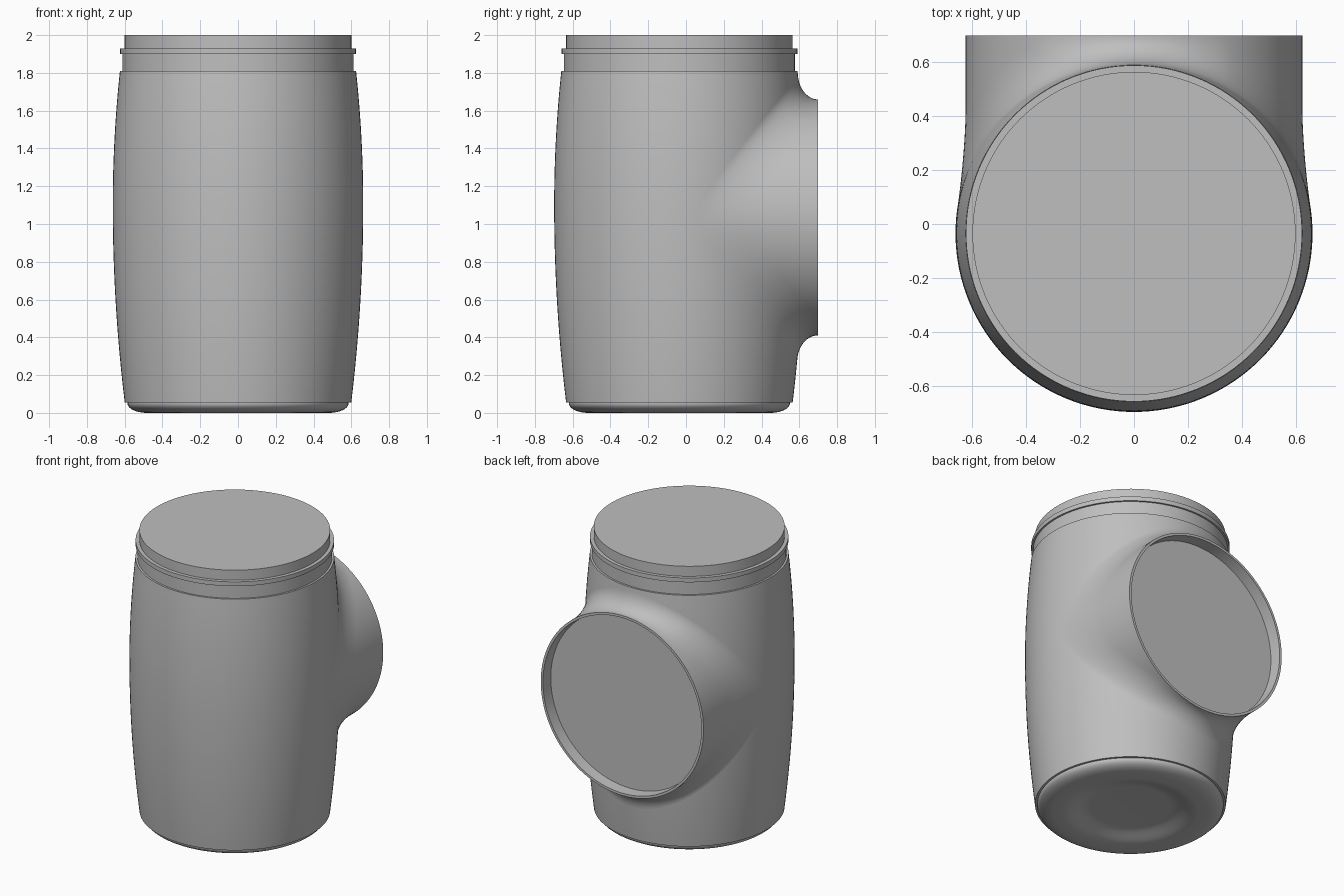
import bpy, bmesh
from math import sin, cos, pi, sqrt
from mathutils import Vector

if "Cube" in bpy.data.objects:
    bpy.data.objects.remove(bpy.data.objects["Cube"], do_unlink=True)

AXIS_Y = -0.035      # vertical axis of the barrel
PORT_Z = 1.035       # height of the side port
PORT_R = 0.625
BACK = 0.70          # y of the port mouth
SEG = 128

grey = bpy.data.materials.new("plain_grey")
grey.use_nodes = True
colour = (0.52, 0.52, 0.52, 1)
grey.diffuse_color = colour
grey.node_tree.nodes["Principled BSDF"].inputs["Base Color"].default_value = colour


def barrel_slope(z):
    return 0.058 if z < 1.1 else 0.075


def barrel_radius(z):
    return 0.663 - barrel_slope(z) * (z - 1.1) ** 2


def skin(name, rings, cap_start=True, cap_end=True):
    """Join closed rings of points into one smooth-shaded surface."""
    bm = bmesh.new()
    loops = [[bm.verts.new(p) for p in ring] for ring in rings]
    for a, b in zip(loops, loops[1:]):
        for i in range(len(a)):
            j = (i + 1) % len(a)
            bm.faces.new((a[i], a[j], b[j], b[i]))
    if cap_start:
        bm.faces.new(loops[0][::-1])
    if cap_end:
        bm.faces.new(loops[-1])
    mesh = bpy.data.meshes.new(name)
    bm.to_mesh(mesh)
    bm.free()
    obj = bpy.data.objects.new(name, mesh)
    bpy.context.collection.objects.link(obj)
    mesh.materials.append(grey)
    bpy.ops.object.select_all(action='DESELECT')
    obj.select_set(True)
    bpy.context.view_layer.objects.active = obj
    bpy.ops.object.shade_smooth_by_angle(angle=pi / 6)
    return obj


def turned(profile):
    """Rings around the barrel axis from (radius, height) pairs."""
    return [[Vector((r * cos(2 * pi * i / SEG), AXIS_Y + r * sin(2 * pi * i / SEG), z))
             for i in range(SEG)] for r, z in profile]


# Barrel wall with a small step at top and bottom
wall = [0.055 + (1.81 - 0.055) * i / 40 for i in range(41)]
barrel_rings = turned([(0.58, 0.055)] + [(barrel_radius(z), z) for z in wall] + [(0.59, 1.81)])
for ring in barrel_rings:
    for p in ring:
        # Flatten the wall hidden behind the port disc
        if sqrt(p.x ** 2 + (p.z - PORT_Z) ** 2) < 0.6:
            p.y = min(p.y, 0.59)
skin("barrel", barrel_rings)

# Rounded foot with a dished underside
dish = [(0.25 + 0.18 * t, 0.02 * (1 + cos(pi * t))) for t in (i / 10 for i in range(11))]
edge = [(0.48 + 0.105 * sin(a), 0.05 - 0.05 * cos(a)) for a in (pi / 2 * i / 10 for i in range(11))]
skin("foot", turned(dish + edge + [(0.585, 0.06)]))

# Neck, flange and lid
skin("neck", turned([(0.612, 1.805), (0.612, 1.90)]))
skin("flange", turned([(0.624, 1.90), (0.624, 1.93)]))
skin("lid", turned([(0.60, 1.92), (0.60, 2.0)]))

# Side port: blended out of the barrel, straight to the mouth, then a recessed disc
STEPS = 14
blend = [[] for _ in range(STEPS + 1)]
for i in range(SEG):
    t = 2 * pi * i / SEG
    x, z = PORT_R * cos(t), PORT_Z + PORT_R * sin(t)
    fx, fz = 0.655 * cos(t), PORT_Z + 0.745 * sin(t)
    depth = sqrt(barrel_radius(fz) ** 2 - fx ** 2)
    base = Vector((fx, AXIS_Y + depth, fz))
    # Corner where the barrel's tangent plane meets the port wall
    nz = 2 * barrel_slope(fz) * (fz - 1.1) * barrel_radius(fz)
    cy = base.y + (fx * (fx - x) + nz * (fz - z)) / depth
    corner = Vector((x, cy, z))
    top = Vector((x, min(BACK - 0.005, cy + 0.18), z))
    for k in range(STEPS + 1):
        s = k / STEPS
        a, b, c = (1 - s) ** 2, 1.41 * s * (1 - s), s ** 2
        blend[k].append((base * a + corner * b + top * c) / (a + b + c))


def port_ring(r, y):
    return [Vector((r * cos(2 * pi * i / SEG), y, PORT_Z + r * sin(2 * pi * i / SEG)))
            for i in range(SEG)]


# Reverse each ring so that the faces point outward
port_rings = blend + [port_ring(PORT_R, BACK), port_ring(0.608, BACK), port_ring(0.604, 0.62)]
skin("side_port", [ring[::-1] for ring in port_rings], cap_start=False)
